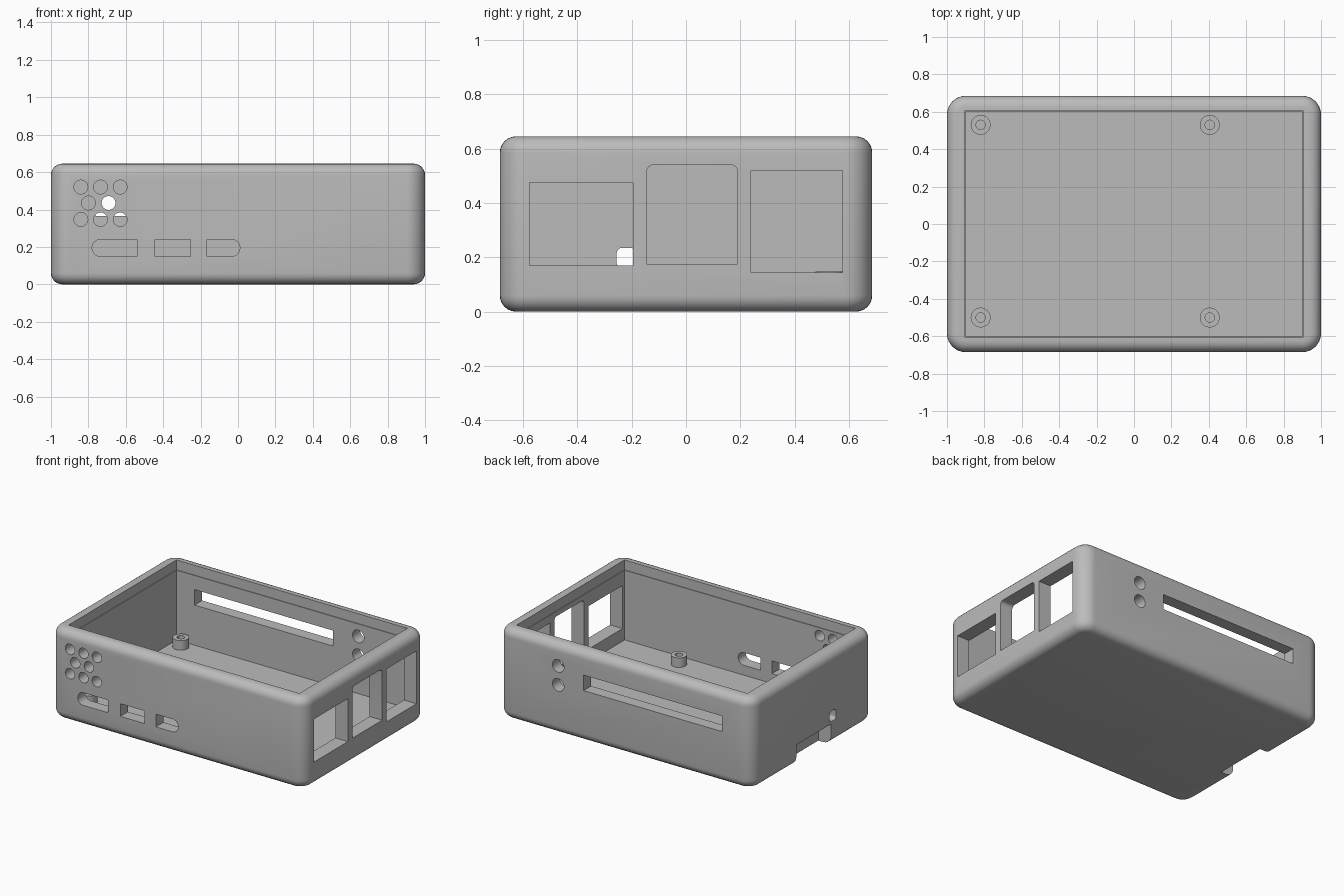
import bpy
import bmesh
from math import cos, sin, pi
from mathutils import Vector

if "Cube" in bpy.data.objects:
    bpy.data.objects.remove(bpy.data.objects["Cube"], do_unlink=True)

# Single matte grey plastic
grey = bpy.data.materials.new("grey_plastic")
grey.use_nodes = True
colour = (0.5, 0.5, 0.5, 1)
grey.diffuse_color = colour
grey.node_tree.nodes["Principled BSDF"].inputs["Base Color"].default_value = colour

HX, HY, H = 1.0, 0.685, 0.645
FLOOR = 0.08


def add_object(name, bm):
    bmesh.ops.recalc_face_normals(bm, faces=bm.faces)
    mesh = bpy.data.meshes.new(name)
    bm.to_mesh(mesh)
    bm.free()
    mesh.materials.append(grey)
    obj = bpy.data.objects.new(name, mesh)
    bpy.context.collection.objects.link(obj)
    return obj


def prism(name, points, axis, lo, hi):
    """Extrude a 2D outline along the x, y or z axis."""
    place = {"x": lambda a, b, d: (d, a, b),
             "y": lambda a, b, d: (a, d, b),
             "z": lambda a, b, d: (a, b, d)}[axis]
    bm = bmesh.new()
    face = bm.faces.new([bm.verts.new(place(a, b, lo)) for a, b in points])
    step = Vector(place(0, 0, hi - lo))
    new = bmesh.ops.extrude_face_region(bm, geom=[face], use_keep_orig=True)["geom"]
    bmesh.ops.translate(bm, vec=step, verts=[v for v in new if isinstance(v, bmesh.types.BMVert)])
    return add_object(name, bm)


def circle(cx, cy, r, n=32):
    return [(cx + r * cos(2 * pi * i / n), cy + r * sin(2 * pi * i / n)) for i in range(n)]


def panel(a0, a1, b0, b1, radii=(0, 0, 0, 0), steps=6):
    """Rectangle with a radius per corner, from upper right, counter-clockwise."""
    corners = [(a1, b1, -1, -1), (a0, b1, 1, -1), (a0, b0, 1, 1), (a1, b0, -1, 1)]
    points = []
    for k, (a, b, sa, sb) in enumerate(corners):
        r = radii[k]
        if r == 0:
            points.append((a, b))
            continue
        for i in range(steps + 1):
            t = (k + i / steps) * pi / 2
            points.append((a + sa * r + r * cos(t), b + sb * r + r * sin(t)))
    return points


def cut(target, points, axis, lo, hi):
    cutter = prism("cutter", points, axis, lo, hi)
    cutter.hide_render = True
    mod = target.modifiers.new("cut", "BOOLEAN")
    mod.operation = "DIFFERENCE"
    mod.solver = "EXACT"
    mod.object = cutter
    bpy.context.view_layer.objects.active = target
    bpy.ops.object.modifier_apply(modifier=mod.name)
    bpy.data.objects.remove(cutter, do_unlink=True)


def smooth(obj):
    bpy.ops.object.select_all(action="DESELECT")
    obj.select_set(True)
    bpy.context.view_layer.objects.active = obj
    bpy.ops.object.shade_smooth_by_angle(angle=pi / 6)


# Rounded outer block
bm = bmesh.new()
bmesh.ops.create_cube(bm, size=2)
bmesh.ops.scale(bm, vec=(HX, HY, H / 2), verts=bm.verts)
bmesh.ops.translate(bm, vec=(0, 0, H / 2), verts=bm.verts)
upright = [e for e in bm.edges if abs(e.verts[0].co.z - e.verts[1].co.z) > 0.1]
bmesh.ops.bevel(bm, geom=upright, offset=0.1, segments=8, profile=0.5, affect="EDGES")
rims = [e for e in bm.edges if abs(e.verts[0].co.z - e.verts[1].co.z) < 0.01]
bmesh.ops.bevel(bm, geom=rims, offset=0.06, segments=6, profile=0.5, affect="EDGES")
case = add_object("case_shell", bm)

# Cavity with a shallow lid ledge
cut(case, panel(-0.902, 0.902, -0.6, 0.6), "z", FLOOR, 0.8)
cut(case, panel(-0.907, 0.907, -0.605, 0.605), "z", 0.575, 0.8)

# Front vent holes
front = ("y", -0.8, -0.5)
for z, xs in ((0.52, (-0.84, -0.735, -0.63)),
              (0.435, (-0.8, -0.692)),
              (0.347, (-0.84, -0.735, -0.63))):
    for x in xs:
        cut(case, circle(x, z, 0.037), *front)

# Front connector slots
R = 0.044
cut(case, panel(-0.78, -0.54, 0.15, 0.24, (0, R, R, 0)), *front)
cut(case, panel(-0.445, -0.255, 0.15, 0.24), *front)
cut(case, panel(-0.165, 0.01, 0.15, 0.24, (R, 0, 0, R)), *front)

# Port windows on the +x end
end = ("x", 0.8, 1.2)
cut(case, panel(-0.575, -0.195, 0.17, 0.475), *end)
cut(case, panel(-0.145, 0.19, 0.175, 0.54, (0.025, 0.025, 0, 0)), *end)
cut(case, panel(0.24, 0.575, 0.145, 0.52), *end)

# Back cable slot and two round holes
back = ("y", 0.5, 0.8)
cut(case, panel(-0.762, 0.325, 0.365, 0.475), *back)
for z in (0.487, 0.352):
    cut(case, circle(0.525, z, 0.045), *back)

# Card notch and small opening on the -x end
cut(case, panel(-0.2, 0.19, -0.1, 0.145), "x", -1.2, -0.9)
cut(case, panel(-0.255, -0.185, 0.16, 0.235, (0.02,) * 4), "x", -1.2, -0.8)
smooth(case)

# Board standoffs with screw holes
for x, side in ((-0.82, "right"), (0.405, "left")):
    for y, depth in ((-0.5, "front"), (0.53, "back")):
        post = prism(f"standoff_{depth}_{side}", circle(x, y, 0.053), "z", FLOOR - 0.01, 0.148)
        cut(post, circle(x, y, 0.025), "z", FLOOR, 0.3)
        smooth(post)
